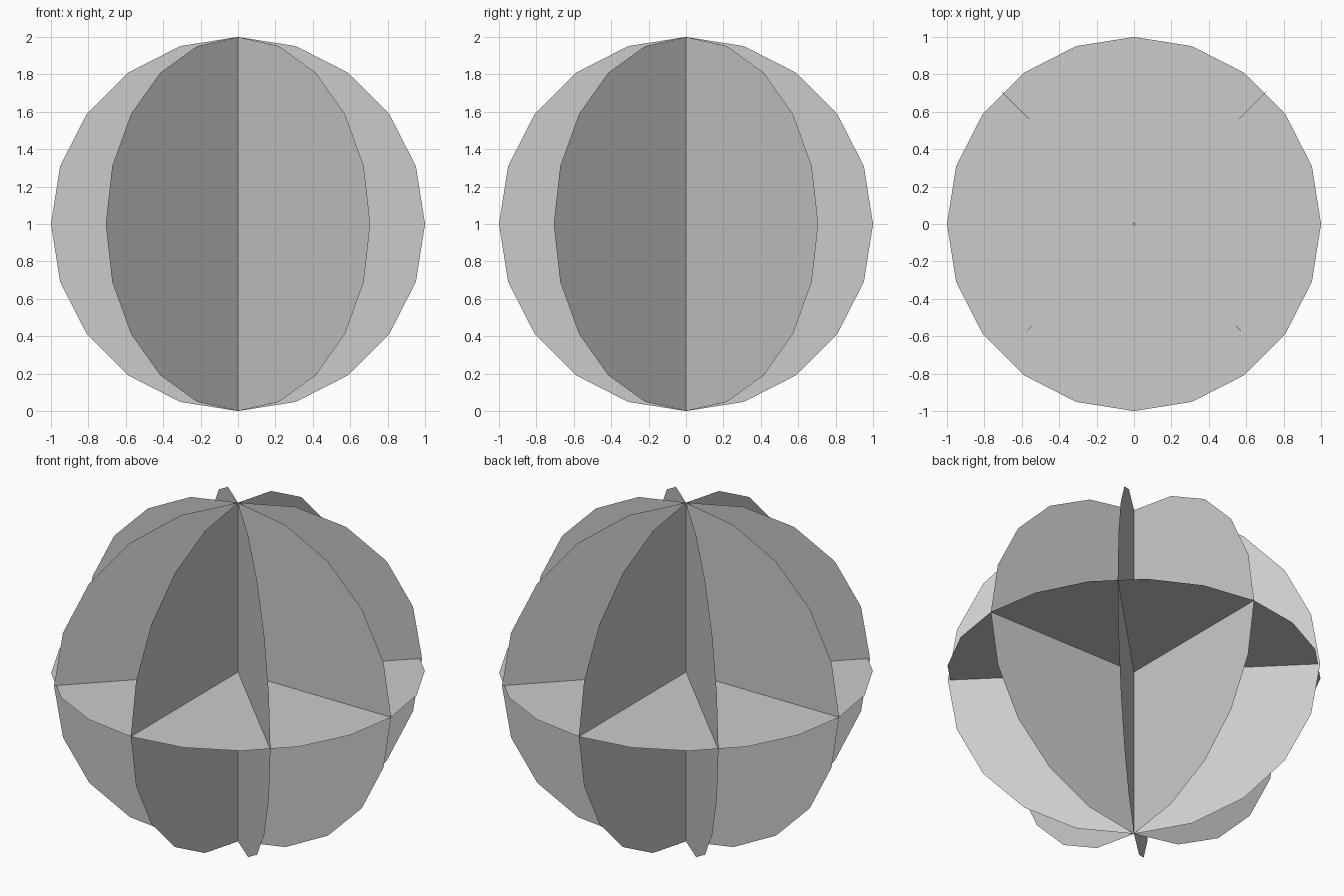
import bpy
from math import pi

if "Cube" in bpy.data.objects:
    bpy.data.objects.remove(bpy.data.objects["Cube"])


def disc(name, rotation):
    """Flat 20-sided disc of radius 1 centred at height 1."""
    bpy.ops.mesh.primitive_circle_add(vertices=20, radius=1, fill_type='NGON',
                                      location=(0, 0, 1), rotation=rotation)
    bpy.context.object.name = name


# Horizontal disc around the middle
disc("horizontal_disc", (0, 0, 0))

# Four upright discs crossing on the vertical axis, 45 degrees apart
for i in range(4):
    disc(f"upright_disc_{i + 1}", (pi / 2, 0, i * pi / 4))
